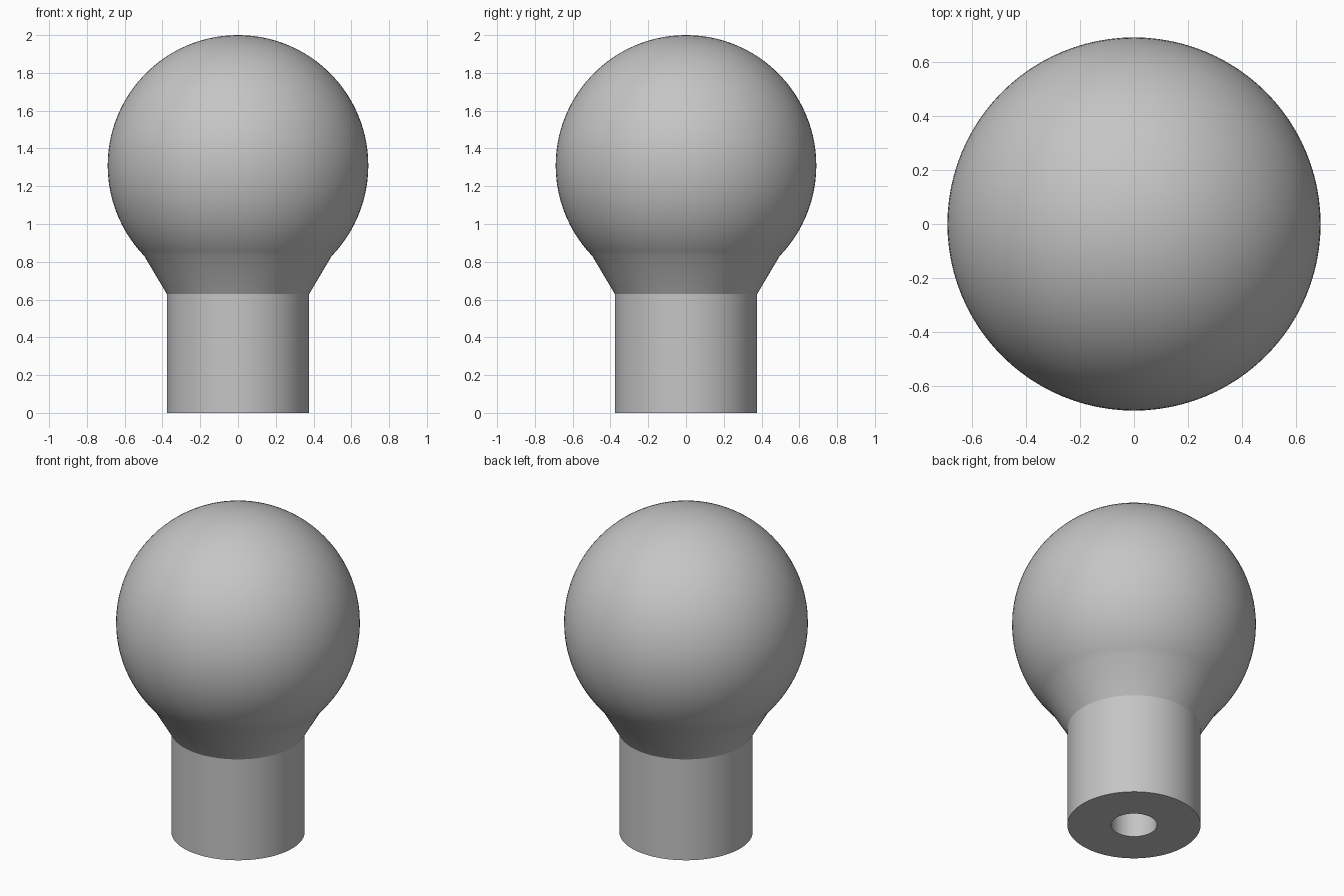
import bpy, bmesh, math

cube = bpy.data.objects.get("Cube")
if cube:
    bpy.data.objects.remove(cube, do_unlink=True)

# Colour
grey = bpy.data.materials.new("plain grey")
grey.use_nodes = True
colour = (0.56, 0.56, 0.56, 1)
grey.diffuse_color = colour
grey.node_tree.nodes["Principled BSDF"].inputs["Base Color"].default_value = colour

BALL_R, BALL_Z = 0.69, 1.31
STEM_R, STEM_TOP = 0.377, 0.63
NECK_TOP = 0.83
HOLE_R, HOLE_DEPTH = 0.13, 0.9
RINGS, SIDES = 40, 96


def lathe(name, profile):
    """Spin a closed (radius, height) profile around the z axis."""
    bm = bmesh.new()
    verts = [bm.verts.new((r, 0, z)) for r, z in profile]
    edges = [bm.edges.new(pair) for pair in zip(verts, verts[1:])]
    bmesh.ops.spin(bm, geom=verts + edges, cent=(0, 0, 0), axis=(0, 0, 1),
                   angle=math.tau, steps=SIDES, use_merge=True)
    bmesh.ops.remove_doubles(bm, verts=bm.verts, dist=0.0001)
    bmesh.ops.recalc_face_normals(bm, faces=bm.faces)
    mesh = bpy.data.meshes.new(name)
    bm.to_mesh(mesh)
    bm.free()
    mesh.materials.append(grey)
    obj = bpy.data.objects.new(name, mesh)
    bpy.context.collection.objects.link(obj)
    return obj


# Blind bore, stem and flared neck
profile = [(0, HOLE_DEPTH), (HOLE_R, HOLE_DEPTH), (HOLE_R, 0),
           (STEM_R, 0), (STEM_R, STEM_TOP)]

# Ball, from the top of the neck up to the pole
start = math.asin((NECK_TOP - BALL_Z) / BALL_R)
for i in range(RINGS + 1):
    a = start + (math.pi / 2 - start) * i / RINGS
    profile.append((BALL_R * math.cos(a), BALL_Z + BALL_R * math.sin(a)))

knob = lathe("ball_knob", profile)
bpy.ops.object.select_all(action='DESELECT')
knob.select_set(True)
bpy.context.view_layer.objects.active = knob
bpy.ops.object.shade_smooth_by_angle(angle=math.radians(25))
